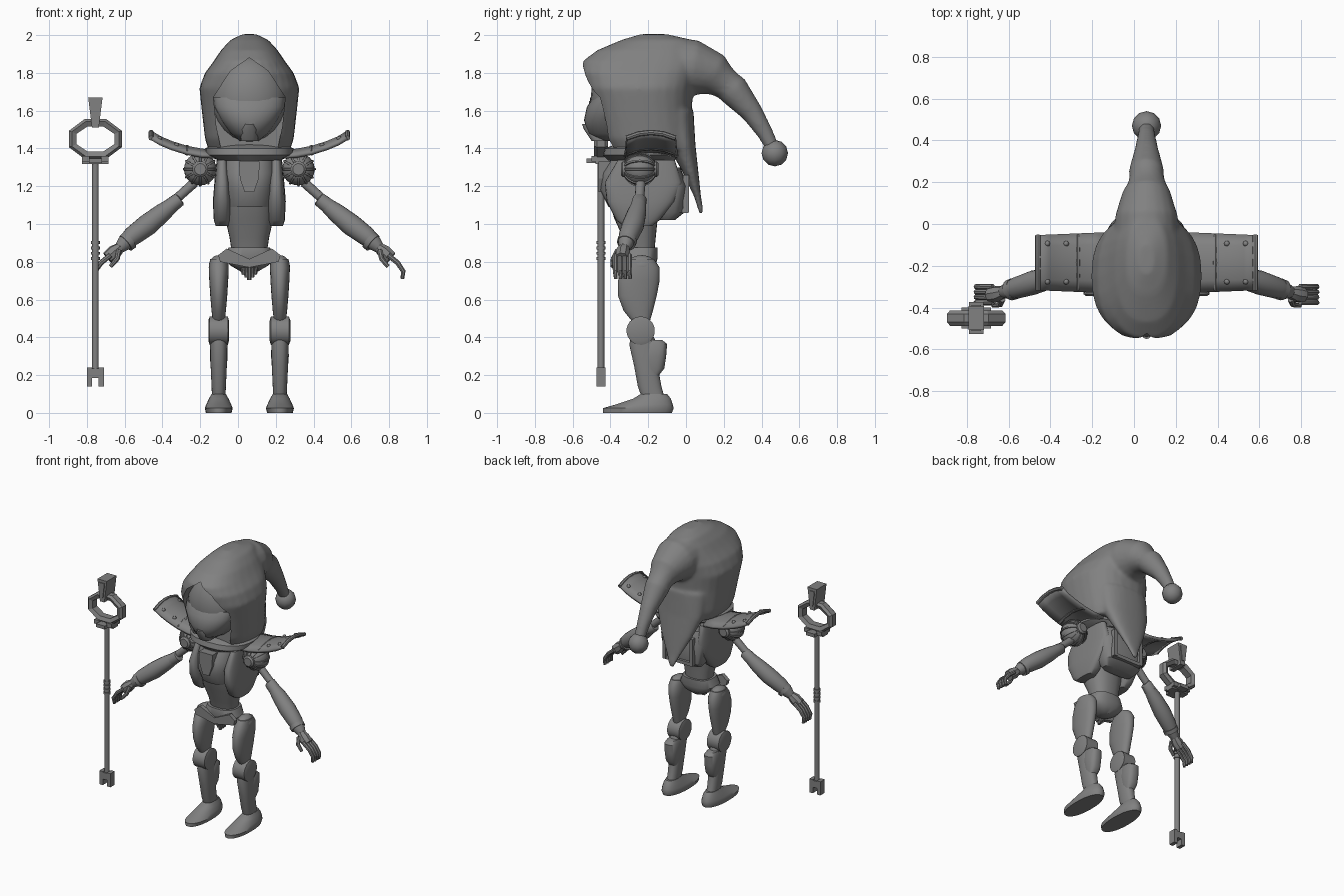
import bpy, bmesh, math
from mathutils import Vector, Matrix

if "Cube" in bpy.data.objects:
    bpy.data.objects.remove(bpy.data.objects["Cube"])

CX = 0.06      # body centre line
grey = bpy.data.materials.new("plain_grey")
grey.use_nodes = True
grey.diffuse_color = (0.22, 0.22, 0.22, 1)
grey.node_tree.nodes["Principled BSDF"].inputs["Base Color"].default_value = grey.diffuse_color


def finish(name, bm, smooth=35):
    bmesh.ops.recalc_face_normals(bm, faces=bm.faces)
    me = bpy.data.meshes.new(name)
    bm.to_mesh(me)
    bm.free()
    me.materials.append(grey)
    ob = bpy.data.objects.new(name, me)
    bpy.context.collection.objects.link(ob)
    select(ob)
    if smooth:
        bpy.ops.object.shade_smooth_by_angle(angle=math.radians(smooth))
    return ob


def select(ob):
    bpy.ops.object.select_all(action='DESELECT')
    ob.select_set(True)
    bpy.context.view_layer.objects.active = ob


def skin(bm, rings):
    loops = [[bm.verts.new(p) for p in r] for r in rings]
    for a, b in zip(loops, loops[1:]):
        for i in range(len(a)):
            j = (i + 1) % len(a)
            bm.faces.new((a[i], a[j], b[j], b[i]))
    bm.faces.new(loops[0])
    bm.faces.new(loops[-1])


def loft(name, x, rows, power=2.4, n=28, bm=None, smooth=40):
    """Stack of rounded sections: (height, front y, back y, half width)."""
    own = bm is None
    bm = bm or bmesh.new()
    rings = []
    for z, f, b, w in rows:
        ring = []
        for i in range(n):
            a = math.tau * i / n
            c, s = math.cos(a), math.sin(a)
            ring.append((x + w * math.copysign(abs(c) ** (2 / power), c),
                         (f + b) / 2 + (b - f) / 2 * math.copysign(abs(s) ** (2 / power), s), z))
        rings.append(ring)
    skin(bm, rings)
    return finish(name, bm, smooth) if own else None


def tube(name, pts, n=14, bm=None, smooth=40):
    """Round tube through (x, y, z, radius)."""
    own = bm is None
    bm = bm or bmesh.new()
    P = [Vector(p[:3]) for p in pts]
    rings = []
    for k, p in enumerate(P):
        t = P[min(k + 1, len(P) - 1)] - P[max(k - 1, 0)]
        u = t.cross(Vector((0.3, 1, 0.1)) if abs(t.normalized().y) < 0.8 else Vector((1, 0, 0))).normalized()
        v = t.cross(u).normalized()
        rings.append([p + pts[k][3] * (u * math.cos(math.tau * i / n) + v * math.sin(math.tau * i / n)) for i in range(n)])
    skin(bm, rings)
    return finish(name, bm, smooth) if own else None


def ball(name, c, r, segs=24):
    bm = bmesh.new()
    bmesh.ops.create_uvsphere(bm, u_segments=segs, v_segments=segs // 2, radius=1,
                              matrix=Matrix.Translation(c) @ Matrix.Diagonal((*r, 1)))
    return finish(name, bm, 50)


def prism(name, outline, y0, y1, smooth=0):
    """Outline in x and z, extruded from y0 to y1."""
    bm = bmesh.new()
    skin(bm, [[(x, y, z) for x, z in outline] for y in (y0, y1)])
    return finish(name, bm, smooth)


def box(name, c, size):
    x, y, z = c
    a, d, h = (v / 2 for v in size)
    return prism(name, [(x - a, z - h), (x + a, z - h), (x + a, z + h), (x - a, z + h)], y - d, y + d)


# Hood, its back point and the drooping tail, fused into one skin
bm = bmesh.new()
loft("", CX, [(1.39, -.42, .03, .215), (1.45, -.46, .04, .235), (1.6, -.5, .03, .252), (1.72, -.54, .04, .265),
              (1.8, -.56, .06, .235), (1.86, -.55, .08, .19), (1.92, -.47, .06, .15),
              (1.975, -.34, .03, .10), (2.005, -.24, -.1, .035)], bm=bm)
loft("", CX, [(1.6, -.2, .04, .2), (1.42, -.1, .05, .18), (1.28, -.02, .065, .125),
              (1.14, .045, .08, .055), (1.055, .07, .095, .018)], bm=bm)
tube("", [(CX, -.1, 1.83, .16), (CX, .04, 1.825, .15), (CX, .15, 1.79, .115), (CX, .25, 1.71, .085),
          (CX, .35, 1.59, .058), (CX, .42, 1.48, .043), (CX, .46, 1.4, .036)], bm=bm, n=20)
hood = finish("hood", bm)
remesh = hood.modifiers.new("fuse", 'REMESH')
remesh.voxel_size = 0.012
soften = hood.modifiers.new("soften", 'SMOOTH')
soften.iterations = 8
arch = [(0, 1.88), (.1, 1.81), (.19, 1.67), (.175, 1.52), (.13, 1.3)]
outline = [(CX + x, z) for x, z in arch] + [(CX - x, z) for x, z in arch[:0:-1]]
cutter = prism("face_opening_cutter", outline, -1, -.38)
cutter.hide_render = True
cut = hood.modifiers.new("opening", 'BOOLEAN')
cut.operation = 'DIFFERENCE'
cut.object = cutter
select(hood)
bpy.ops.object.convert(target='MESH')
bpy.data.objects.remove(cutter)
bpy.ops.object.shade_smooth_by_angle(angle=math.radians(50))
ball("hood_bobble", (CX, .47, 1.375), (.07, .07, .07), 12)

# Face inside the hood
ball("face", (CX, -.34, 1.66), (.2, .165, .23))
loft("jaw_mask", CX, [(1.44, -.46, -.3, .05), (1.48, -.52, -.3, .1), (1.55, -.54, -.3, .15), (1.62, -.525, -.3, .185),
                      (1.67, -.49, -.3, .19)], 2)
loft("chin_guard", CX, [(1.44, -.5, -.4, .045), (1.5, -.54, -.4, .048), (1.53, -.55, -.4, .03)])

# Torso
loft("collar", CX, [(1.335, -.41, -.06, .16), (1.365, -.44, -.04, .23), (1.40, -.43, -.05, .235), (1.42, -.38, -.08, .19)])
loft("chest", CX, [(1.09, -.41, -.1, .125), (1.18, -.455, -.08, .135), (1.27, -.445, -.07, .145), (1.37, -.38, -.1, .14)])
loft("abdomen", CX, [(.83, -.31, -.17, .09), (.93, -.335, -.16, .105), (1.03, -.38, -.15, .128), (1.13, -.41, -.12, .13)])
prism("chest_plate", [(CX + x, z) for x, z in
      ((-.055, 1.33), (-.05, 1.24), (-.025, 1.17), (.025, 1.17), (.05, 1.24), (.055, 1.33))], -.462, -.4)
loft("back_shell", CX, [(1.02, -.14, -.06, .12), (1.06, -.17, -.01, .155), (1.2, -.18, .01, .175), (1.3, -.18, -.03, .165)], 3)
for s in (-1, 1):
    side = "left" if s > 0 else "right"
    loft(side + "_vest_panel", CX + s * .143, [(.99, -.33, -.18, .035), (1.02, -.37, -.14, .045), (1.12, -.42, -.06, .05),
         (1.22, -.43, -.02, .042), (1.34, -.36, -.06, .03)], 3)
    box(side + "_back_frame", (CX + s * .11, 0, 1.16), (.025, .03, .2))
box("back_frame_base", (CX, -.005, 1.07), (.23, .03, .025))

# Pelvis with hanging tassels
loft("pelvis", CX, [(.745, -.28, -.2, .04), (.78, -.33, -.16, .1), (.82, -.35, -.15, .135), (.875, -.34, -.15, .11)], 2.6)
for s in (-1, 1):
    belt = [(CX, .77), (CX + s * .155, .80), (CX + s * .165, .835), (CX + s * .12, .87), (CX, .815)]
    prism(("left" if s > 0 else "right") + "_belt_plate", belt, -.36, -.33)
for k in range(-2, 3):
    tube("tassel", [(CX + k * .02, -.31, .8, .011), (CX + k * .015, -.29, .705 + abs(k) * .015, .012)], 8)

# Limbs and shoulders, built once per side
for s in (-1, 1):
    side = "left_" if s > 0 else "right_"
    X = lambda d: CX + s * d
    lx = X(.162)
    # Leg
    ball(side + "hip", (lx, -.235, .775), (.053, .08, .06))
    loft(side + "thigh", lx, [(.49, -.29, -.19, .032), (.54, -.33, -.175, .038), (.62, -.36, -.155, .045),
         (.7, -.36, -.14, .05), (.77, -.335, -.14, .053), (.815, -.3, -.17, .045)], 2.2)
    tube(side + "knee", [(X(d), -.24, .435, r) for d, r in
         ((.108, .055), (.114, .075), (.21, .075), (.217, .055))], 24)
    loft(side + "shin", lx, [(.07, -.23, -.11, .035), (.14, -.255, -.13, .038), (.25, -.275, -.15, .043),
         (.36, -.3, -.15, .046), (.42, -.29, -.18, .045)], 2.4)
    loft(side + "calf_guard", lx, [(.19, -.2, -.15, .03), (.235, -.22, -.115, .042), (.3, -.23, -.105, .047),
         (.365, -.23, -.1, .045), (.385, -.21, -.125, .035)], 2.6)
    loft(side + "foot", lx, [(.0, -.44, -.075, .068), (.025, -.44, -.065, .074), (.045, -.37, -.07, .066),
         (.075, -.28, -.08, .052), (.1, -.24, -.1, .038)], 2.2)
    # Shoulder joint with ribs
    sc = Vector((X(.26), -.245, 1.29))
    ball(side + "shoulder", sc, (.086, .086, .086))
    tube(side + "shoulder_hub", [(*(sc + Vector((0, y, 0))), r) for y, r in
         ((-.1, .03), (-.09, .042), (.09, .042), (.1, .03))], 20)
    for k in range(6):
        turn = Matrix.Rotation(math.pi * k / 6, 3, 'Y')
        bm = bmesh.new()
        ribs = [[sc + turn @ Vector((r * math.cos(a), r * math.sin(a), h))
                 for r, h in ((.082, -.006), (.092, -.005), (.092, .005), (.082, .006))]
                for a in (math.tau * i / 28 for i in range(29))]
        skin(bm, ribs)
        finish(side + "shoulder_rib", bm, 30)
    # Arm
    tube(side + "upper_arm", [(X(.29), -.24, 1.22, .026), (X(.44), -.25, 1.085, .024)])
    tube(side + "elbow_cuff", [(X(.365), -.245, 1.135, .03), (X(.372), -.245, 1.13, .038), (X(.43), -.255, 1.085, .042)])
    tube(side + "forearm", [(X(.41), -.25, 1.1, .04), (X(.46), -.26, 1.06, .05), (X(.54), -.28, .995, .058),
         (X(.62), -.305, .935, .052), (X(.665), -.32, .895, .04), (X(.69), -.325, .87, .028)], 18)
    tube(side + "wrist", [(X(.635), -.31, .915, .052), (X(.655), -.317, .898, .05)], 18)
    tube(side + "palm", [(X(.68), -.325, .88, .026), (X(.715), -.335, .85, .04), (X(.75), -.34, .82, .036)], 8)
    for k in range(4):
        y = -.375 + k * .025
        tube(side + "finger", [(X(.735), y, .835, .014), (X(.785), y, .795, .014), (X(.815), y, .75, .013),
                               (X(.81), y + .004, .71, .01)], 8)
    tube(side + "thumb", [(X(.69), -.36, .86, .015), (X(.70), -.385, .815, .014), (X(.735), -.39, .775, .011)], 8)
    # Shoulder guard: swept, arched sheet with rim and rivets
    sweep = [(.17, 1.355), (.25, 1.36), (.33, 1.375), (.41, 1.40), (.47, 1.425), (.52, 1.455)]
    arch_z = lambda v: .03 * (1 - v * v)
    bm = bmesh.new()
    rows = [[bm.verts.new((X(d), -.185 + v * (.15 - .04 * d), z + arch_z(v)))
             for v in (-1, -.6, -.2, .2, .6, 1)] for d, z in sweep]
    for a, b in zip(rows, rows[1:]):
        for i in range(5):
            bm.faces.new((a[i], a[i + 1], b[i + 1], b[i]))
    guard = finish(side + "shoulder_guard", bm)
    guard.modifiers.new("thickness", 'SOLIDIFY').thickness = .02
    guard.modifiers["thickness"].offset = 0
    for d, z in (sweep[2], sweep[-1]):
        tube(side + "guard_rim", [(X(d), -.185 + v * .13, z + arch_z(v), .014) for v in (-1, -.5, 0, .5, 1)], 8)
    for d, z in ((.385, 1.393), (.475, 1.428)):
        for v in (-.7, .7):
            ball(side + "guard_rivet", (X(d), -.185 + v * .13, z + arch_z(v) + .01), (.014, .014, .012), 8)

# Key-shaped staff
SX, SY = -.755, -.45
tube("staff_shaft", [(SX, SY, .19, .018), (SX, SY, 1.36, .018)], 12)
for k in range(4):
    tube("staff_grip_ring", [(SX, SY, .81 + k * .028, .024), (SX, SY, .825 + k * .028, .024)], 12)
box("staff_foot", (SX, SY, .21), (.09, .05, .05))
for s in (-1, 1):
    box("staff_tooth", (SX + s * .031, SY, .19), (.028, .05, .1))
    box("staff_bracket", (SX + s * .05, SY, 1.345), (.04, .1, .03))
box("staff_crossbar", (SX, SY, 1.333), (.14, .06, .03))
box("staff_cross_arm", (SX, SY, 1.335), (.07, .155, .025))

bm = bmesh.new()
octagon = []
for i in range(9):
    a = math.tau * (i + .5) / 8
    c, s = math.cos(a) / .924, math.sin(a) / .924
    octagon.append([(SX + rx * c, SY + y, 1.45 + rz * s) for rx, rz, y in
                    ((.1, .066, -.025), (.125, .092, -.037), (.14, .105, -.02),
                     (.14, .105, .02), (.125, .092, .037), (.1, .066, .025))])
skin(bm, octagon)
finish("staff_octagon_ring", bm, 0)
prism("staff_crown", [(SX - .018, 1.51), (SX + .018, 1.51), (SX + .038, 1.67), (SX - .038, 1.67)], SY - .057, SY + .057)
prism("staff_crown_inlay", [(SX - .008, 1.54), (SX + .008, 1.54), (SX + .022, 1.65), (SX - .022, 1.65)], SY - .063, SY + .063)
